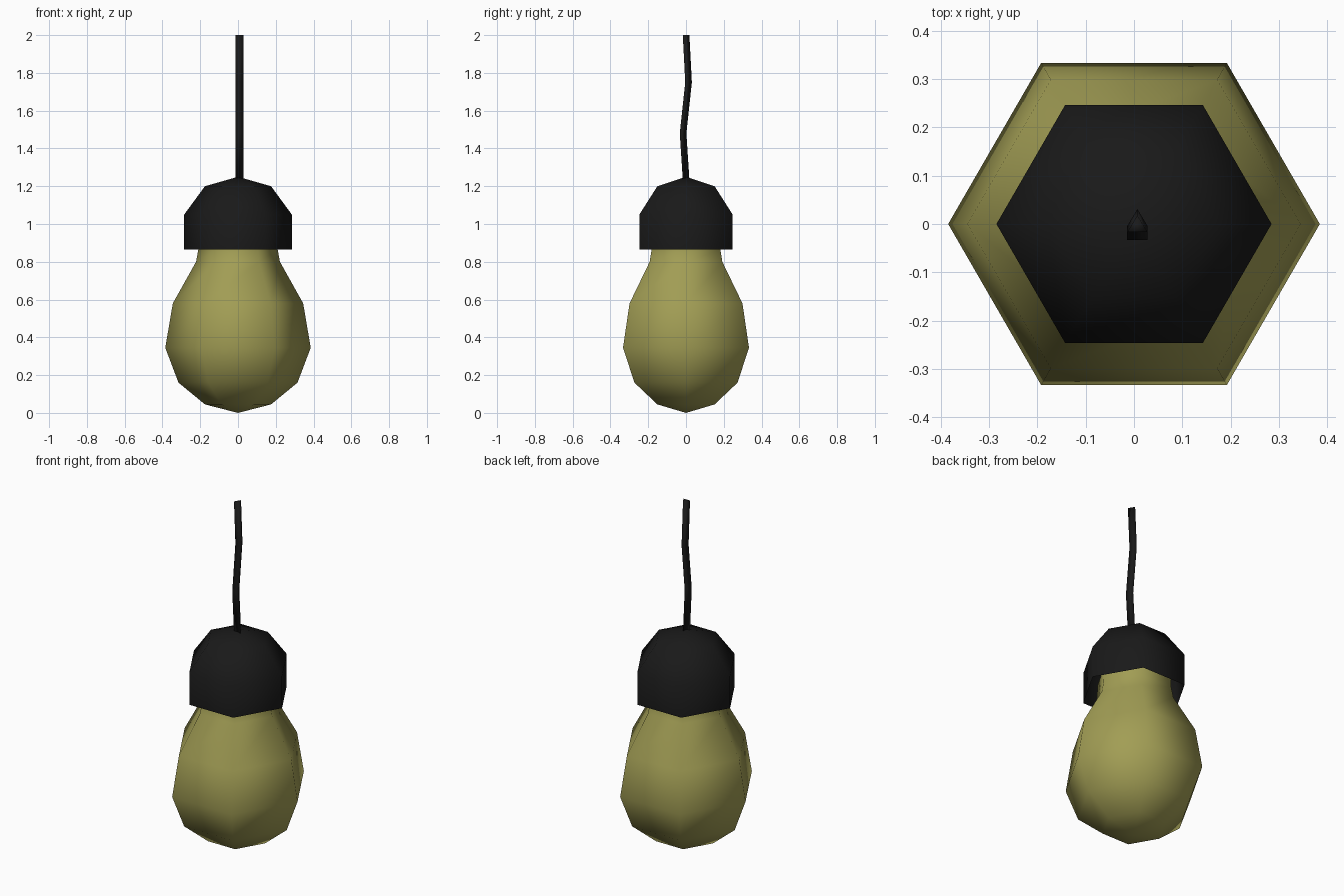
import bpy
from math import cos, sin, pi

if "Cube" in bpy.data.objects:
    bpy.data.objects.remove(bpy.data.objects["Cube"])


def material(name, rgb):
    m = bpy.data.materials.new(name)
    m.diffuse_color = (*rgb, 1)
    m.use_nodes = True
    m.node_tree.nodes["Principled BSDF"].inputs["Base Color"].default_value = m.diffuse_color
    return m


def build(name, verts, faces, mat):
    me = bpy.data.meshes.new(name)
    me.from_pydata(verts, [], faces)
    me.materials.append(mat)
    for p in me.polygons:
        p.use_smooth = True
    ob = bpy.data.objects.new(name, me)
    bpy.context.collection.objects.link(ob)
    return ob


def bridge(rings, n):
    # quads between consecutive rings of n vertices
    return [(r * n + i, r * n + (i + 1) % n, (r + 1) * n + (i + 1) % n, (r + 1) * n + i)
            for r in range(rings - 1) for i in range(n)]


def lathe(name, profile, tip_z, tip_first, mat, n=6):
    # six-sided revolved shell, closed with a pole at one end
    verts = [(r * cos(2 * pi * i / n), r * sin(2 * pi * i / n), z)
             for r, z in profile for i in range(n)]
    faces = bridge(len(profile), n)
    tip = len(verts)
    verts.append((0, 0, tip_z))
    base = 0 if tip_first else (len(profile) - 1) * n
    for i in range(n):
        a, b = base + i, base + (i + 1) % n
        faces.append((b, a, tip) if tip_first else (a, b, tip))
    return build(name, verts, faces, mat)


black = material("black", (0.01, 0.01, 0.01))
glass = material("yellow_glass", (0.36, 0.34, 0.09))

# Bulb, neck running up inside the socket
lathe("bulb", [(0.175, 0.045), (0.315, 0.16), (0.385, 0.345), (0.345, 0.58),
               (0.222, 0.80), (0.21, 0.865), (0.205, 0.96)], 0.0, True, glass)

# Socket cap, open underneath
lathe("socket_cap", [(0.285, 0.865), (0.285, 1.05), (0.175, 1.20)], 1.25, False, black)

# Wavy three-sided cord
path = [(0.0, 1.235), (-0.016, 1.48), (0.013, 1.75), (0.0, 2.0)]
section = [(-0.014, -0.017), (0.028, -0.017), (0.007, 0.018)]
cord = [(x, y + dy, z) for y, z in path for x, dy in section]
build("cord", cord, bridge(4, 3) + [(2, 1, 0), (9, 10, 11)], black)
